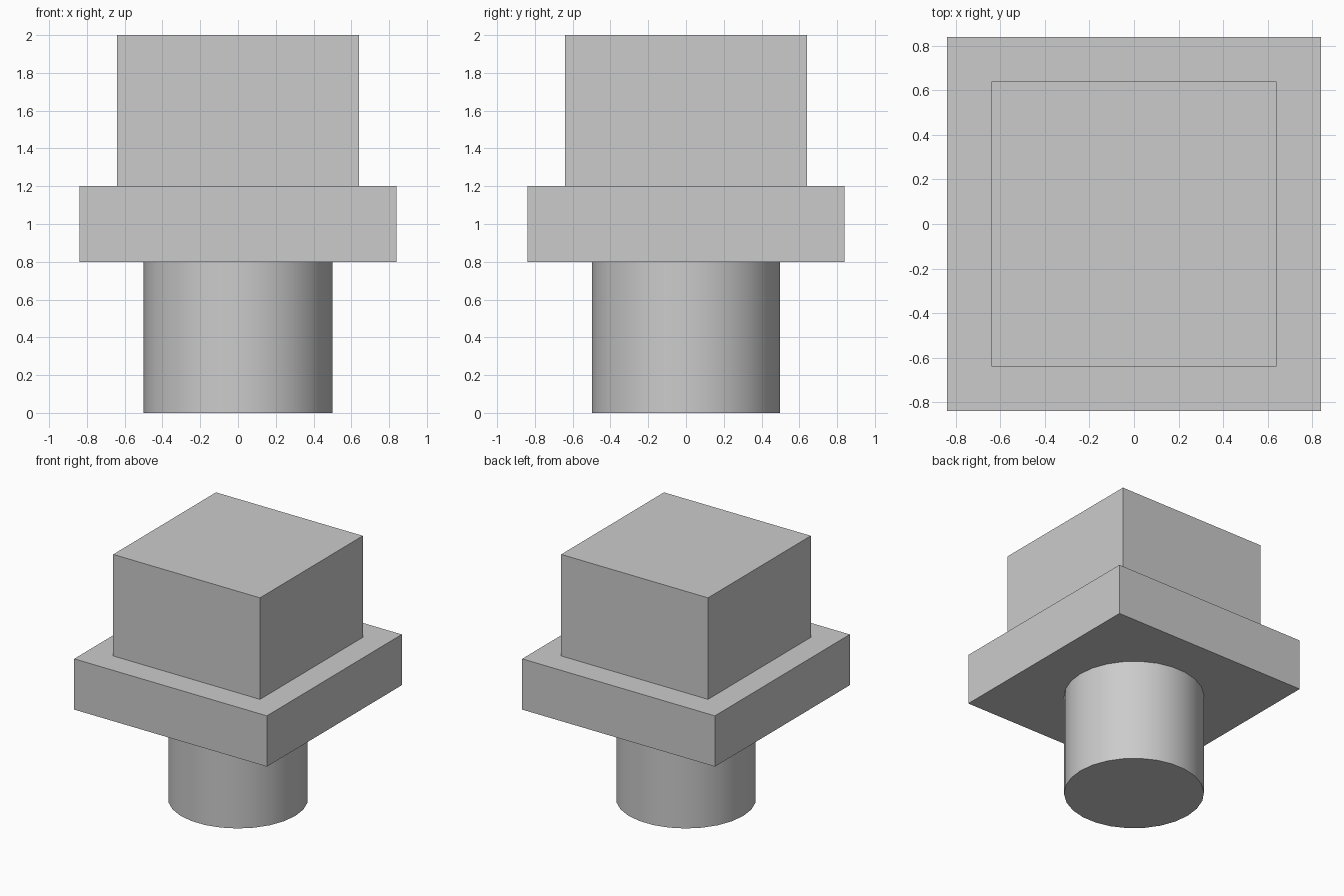
import bpy
import math

# Remove the default cube
if "Cube" in bpy.data.objects:
    bpy.data.objects.remove(bpy.data.objects["Cube"], do_unlink=True)

# Single plain grey
GREY = (0.6, 0.6, 0.6, 1.0)
grey = bpy.data.materials.new("plain grey")
grey.use_nodes = True
grey.diffuse_color = GREY
grey.node_tree.nodes["Principled BSDF"].inputs["Base Color"].default_value = GREY


def box(name, width, bottom, top):
    """Square block between two heights."""
    bpy.ops.mesh.primitive_cube_add(size=1, location=(0, 0, (bottom + top) / 2))
    obj = bpy.context.object
    obj.name = name
    obj.scale = (width, width, top - bottom)
    bpy.ops.object.transform_apply(location=False, rotation=False, scale=True)
    obj.data.materials.append(grey)
    return obj


# Round stem, with corners on the x axis
bpy.ops.mesh.primitive_cylinder_add(vertices=26, radius=0.5, depth=0.8,
                                    location=(0, 0, 0.4),
                                    rotation=(0, 0, math.pi / 2))
stem = bpy.context.object
stem.name = "stem"
stem.data.materials.append(grey)
bpy.ops.object.shade_smooth_by_angle(angle=math.radians(30))

# Wide square collar and the square head above it
box("collar", 1.68, 0.8, 1.2)
box("head", 1.28, 1.2, 2.0)
